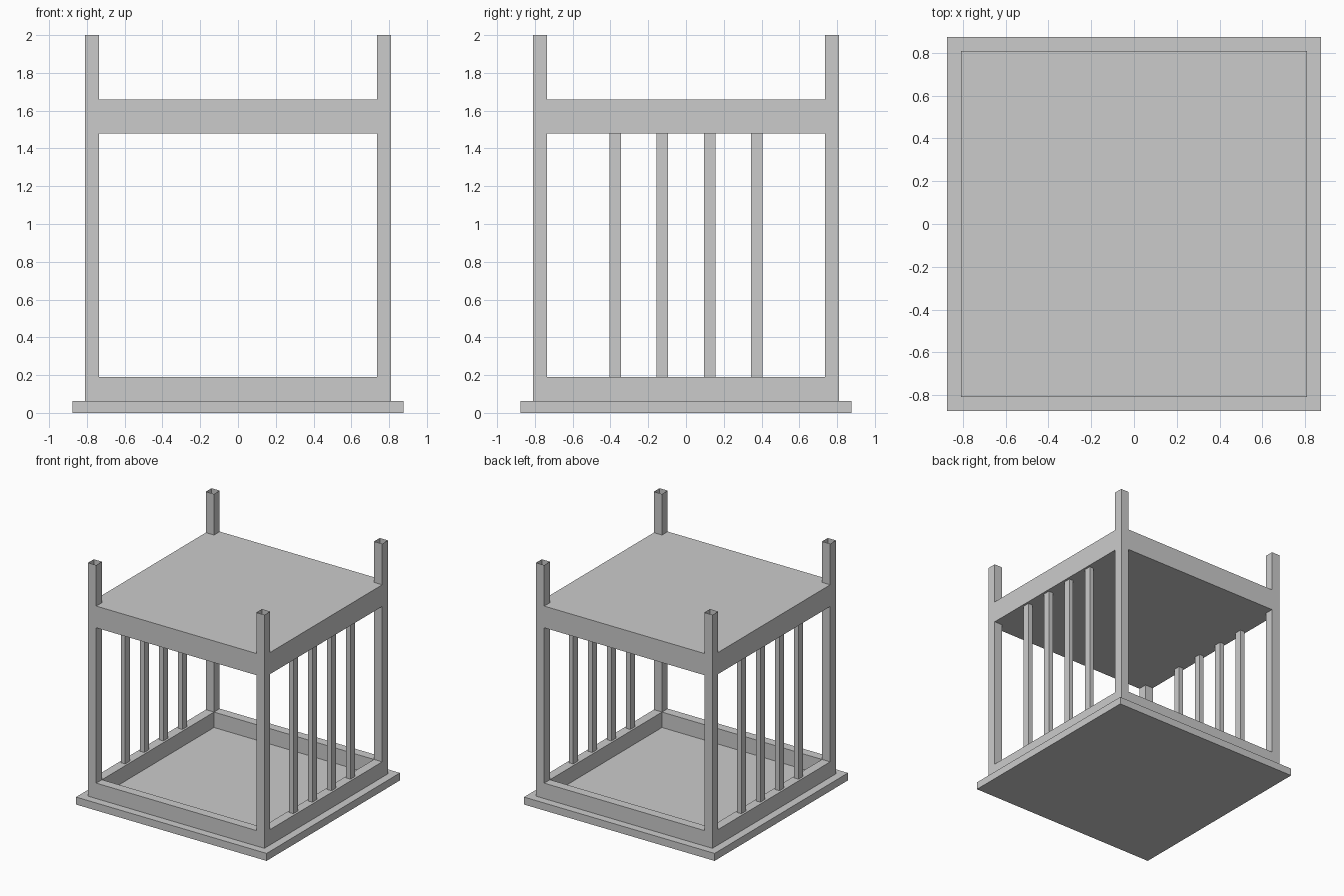
import bpy
import bmesh
from mathutils import Matrix, Vector

default = bpy.data.objects.get("Cube")
if default:
    bpy.data.objects.remove(default, do_unlink=True)

# One plain grey for everything
GREY = (0.6, 0.6, 0.6, 1.0)
grey = bpy.data.materials.new("plain grey")
grey.use_nodes = True
grey.diffuse_color = GREY
grey.node_tree.nodes["Principled BSDF"].inputs["Base Color"].default_value = GREY


def box(name, low, high, open_top=False):
    """Box between two corners, optionally without its top face."""
    low, high = Vector(low), Vector(high)
    bm = bmesh.new()
    bmesh.ops.create_cube(
        bm, size=1,
        matrix=Matrix.Translation((low + high) / 2) @ Matrix.Diagonal((*(high - low), 1)))
    if open_top:
        bm.normal_update()
        bmesh.ops.delete(bm, geom=[f for f in bm.faces if f.normal.z > 0.5], context="FACES")
    mesh = bpy.data.meshes.new(name)
    bm.to_mesh(mesh)
    bm.free()
    mesh.materials.append(grey)
    obj = bpy.data.objects.new(name, mesh)
    bpy.context.collection.objects.link(obj)
    return obj


BASE, OUTER, INNER = 0.875, 0.81, 0.735
FLOOR, RAIL_TOP, DECK_LOW, DECK_TOP, POST_TOP = 0.062, 0.19, 1.48, 1.66, 2.0

# Base plate and upper deck
box("base_plate", (-BASE, -BASE, 0), (BASE, BASE, FLOOR))
box("upper_deck", (-OUTER, -OUTER, DECK_LOW), (OUTER, OUTER, DECK_TOP))

# Hollow corner posts with open tops
for sx, side in ((1, "left"), (-1, "right")):
    for sy, end in ((-1, "front"), (1, "back")):
        xs = sorted((sx * INNER, sx * OUTER))
        ys = sorted((sy * INNER, sy * OUTER))
        box(f"{end}_{side}_post", (xs[0], ys[0], FLOOR), (xs[1], ys[1], POST_TOP), open_top=True)

# Low rails between the posts
for s, side, end in ((1, "left", "back"), (-1, "right", "front")):
    a, b = sorted((s * INNER, s * OUTER))
    box(f"{side}_rail", (a, -INNER, FLOOR), (b, INNER, RAIL_TOP))
    box(f"{end}_rail", (-INNER, a, FLOOR), (INNER, b, RAIL_TOP))

    # Four bars on each side, front and back left open
    mid = (a + b) / 2
    for i in range(4):
        y = -0.375 + i * 0.25
        box(f"{side}_bar_{i + 1}", (mid - 0.02, y - 0.03, RAIL_TOP), (mid + 0.02, y + 0.03, DECK_LOW))
